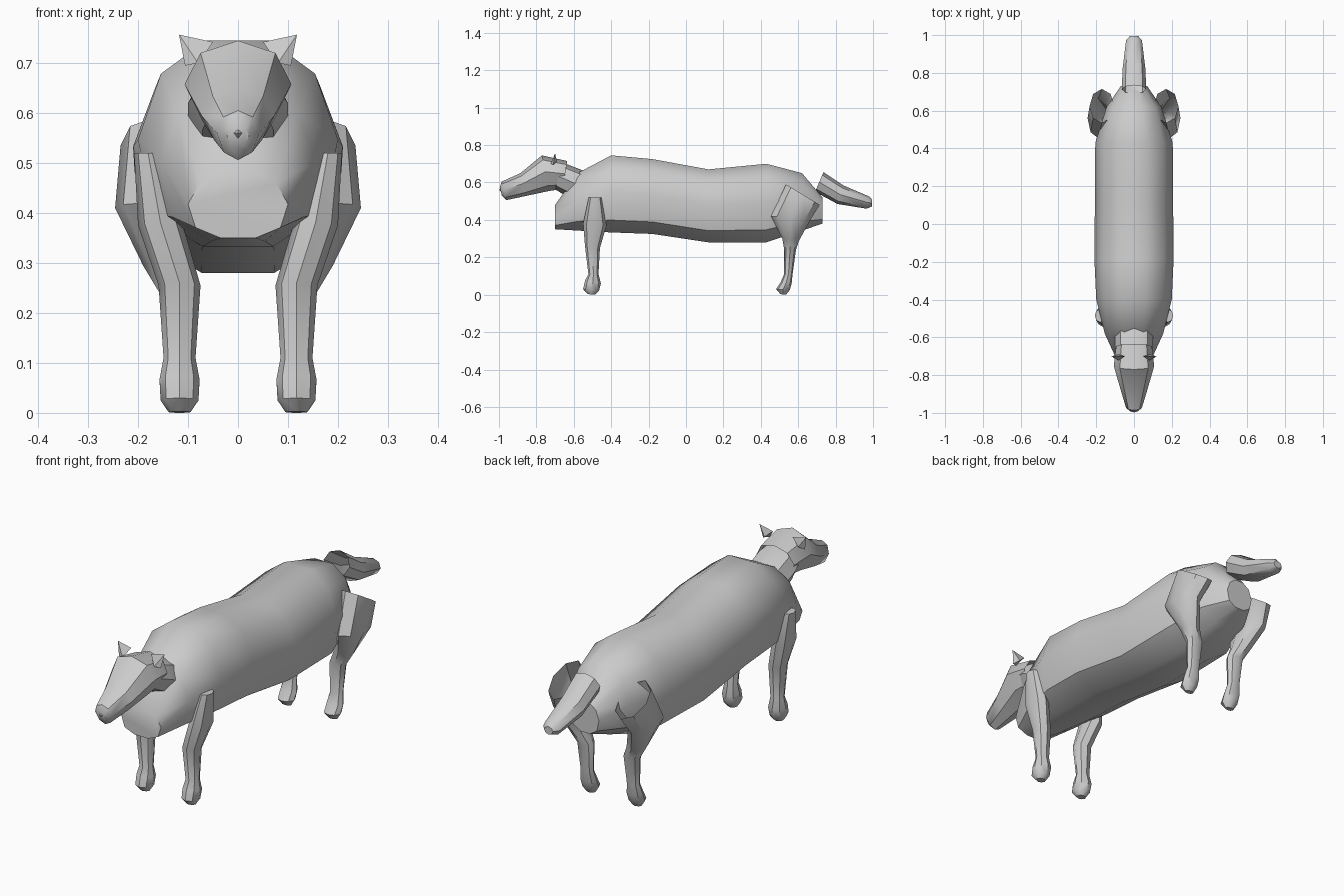
import bpy, bmesh, math

if "Cube" in bpy.data.objects:
    bpy.data.objects.remove(bpy.data.objects["Cube"])


def finish(name, bm, angle=40):
    bmesh.ops.recalc_face_normals(bm, faces=bm.faces)
    me = bpy.data.meshes.new(name)
    bm.to_mesh(me)
    bm.free()
    ob = bpy.data.objects.new(name, me)
    bpy.context.collection.objects.link(ob)
    bpy.ops.object.select_all(action='DESELECT')
    ob.select_set(True)
    bpy.context.view_layer.objects.active = ob
    bpy.ops.object.shade_smooth_by_angle(angle=math.radians(angle))
    return ob


def loft(name, rings, profile, cap_start=False, cap_end=False, side=1):
    """Ring: centre x, half width, then two opposite (y, z) points. Profile: (across, along)."""
    bm = bmesh.new()
    loops = []
    for cx, w, a, b in rings:
        loops.append([bm.verts.new((side * (cx + w * u),
                                    b[0] + (a[0] - b[0]) * t,
                                    b[1] + (a[1] - b[1]) * t)) for u, t in profile])
    n = len(profile)
    for p, q in zip(loops, loops[1:]):
        for i in range(n):
            j = (i + 1) % n
            bm.faces.new((p[i], p[j], q[j], q[i]))
    if cap_start:
        bm.faces.new(loops[0])
    if cap_end:
        bm.faces.new(loops[-1])
    return finish(name, bm)


half = [(.32, 1), (.77, .84), (1, .52), (.85, .16), (.35, 0)]
BARREL = half + [(-u, t) for u, t in reversed(half)]
OCTAGON = [(math.sin(k * math.pi / 4), .5 + .5 * math.cos(k * math.pi / 4)) for k in range(8)]
half = [(.7, .87), (1, .54), (.66, .15)]
SKULL = [(0, 1)] + half + [(0, 0)] + [(-u, t) for u, t in reversed(half)]

# Body
loft("body", [
    (0, .10, (-.70, .48), (-.70, .35)),
    (0, .155, (-.58, .65), (-.58, .343)),
    (0, .20, (-.40, .745), (-.40, .333)),
    (0, .21, (-.18, .725), (-.18, .325)),
    (0, .207, (.12, .67), (.12, .28)),
    (0, .205, (.43, .70), (.43, .28)),
    (0, .145, (.62, .65), (.62, .343)),
    (0, .07, (.73, .52), (.73, .38)),
], BARREL, True, True)

# Neck and head
loft("neck", [
    (0, .10, (-.54, .66), (-.58, .50)),
    (0, .10, (-.63, .695), (-.67, .545)),
    (0, .085, (-.70, .71), (-.71, .57)),
], OCTAGON)
loft("head", [
    (0, .095, (-.635, .715), (-.66, .565)),
    (0, .107, (-.77, .745), (-.73, .555)),
    (0, .072, (-.885, .65), (-.86, .527)),
    (0, .042, (-.985, .605), (-.96, .506)),
    (0, .022, (-.995, .575), (-.985, .53)),
], SKULL, False, True)

# Nose: small diamond
bm = bmesh.new()
bmesh.ops.create_uvsphere(bm, u_segments=4, v_segments=2, radius=.014)
bmesh.ops.translate(bm, verts=bm.verts, vec=(0, -.986, .56))
finish("nose", bm, 10)

# Ears: thin pointed wedges
for s, label in ((1, "left"), (-1, "right")):
    bm = bmesh.new()
    tip = bm.verts.new((s * .118, -.70, .757))
    base = [bm.verts.new((s * x, y, z)) for x, y, z in
            ((.05, -.70, .742), (.08, -.722, .70), (.106, -.71, .695), (.085, -.69, .71))]
    for i in range(4):
        bm.faces.new((tip, base[i], base[(i + 1) % 4]))
    bm.faces.new(base)
    finish(label + "_ear", bm, 20)

# Tail
loft("tail", [
    (0, .065, (.735, .655), (.69, .55)),
    (0, .06, (.84, .585), (.81, .485)),
    (0, .042, (.98, .525), (.965, .46)),
    (0, .022, (.995, .508), (.995, .472)),
], OCTAGON, False, True)

# Legs, top to bottom: front point, back point
front = [
    (.180, .028, (-.52, .52), (-.45, .52)),
    (.155, .045, (-.55, .38), (-.425, .37)),
    (.117, .042, (-.54, .26), (-.46, .25)),
    (.117, .032, (-.522, .11), (-.468, .11)),
    (.117, .040, (-.54, .075), (-.455, .06)),
    (.117, .038, (-.55, .03), (-.465, .02)),
    (.117, .022, (-.525, .003), (-.485, 0)),
]
hind = [
    (.170, .065, (.535, .59), (.715, .48)),
    (.190, .056, (.455, .42), (.665, .40)),
    (.145, .045, (.515, .30), (.605, .29)),
    (.117, .040, (.525, .24), (.588, .24)),
    (.117, .031, (.525, .11), (.570, .11)),
    (.117, .040, (.505, .065), (.565, .06)),
    (.117, .038, (.482, .03), (.555, .025)),
    (.117, .022, (.505, .003), (.535, 0)),
]
for s, label in ((1, "left"), (-1, "right")):
    loft(label + "_front_leg", front, OCTAGON, True, True, s)
    loft(label + "_hind_leg", hind, OCTAGON, False, True, s)
